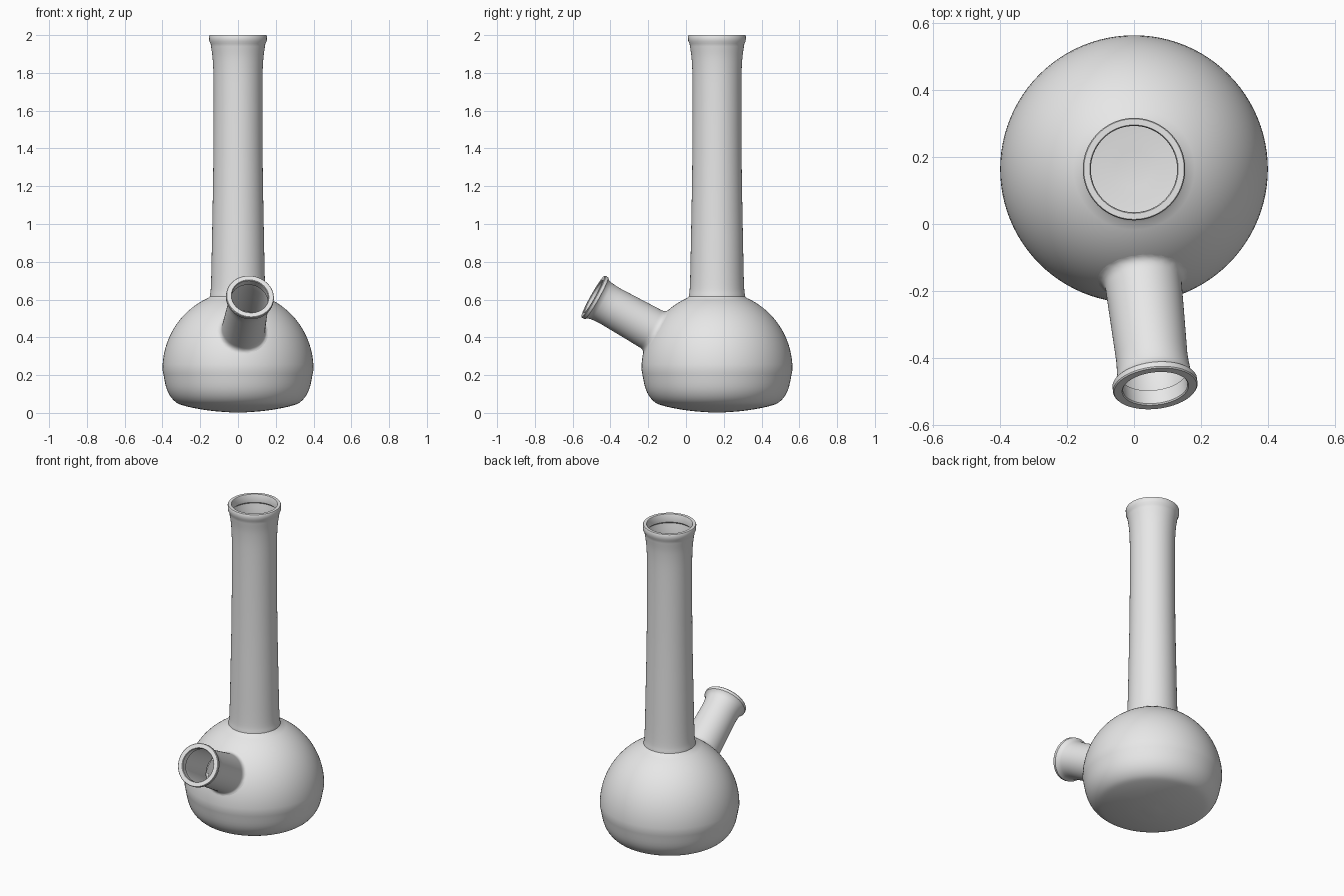
import bpy, bmesh, math
from mathutils import Vector

if "Cube" in bpy.data.objects:
    bpy.data.objects.remove(bpy.data.objects["Cube"])

SEG = 96
CENTRE = Vector((0, 0.164, 0))

grey = bpy.data.materials.new("light grey")
grey.diffuse_color = (0.8, 0.8, 0.8, 1)
grey.use_nodes = True
grey.node_tree.nodes["Principled BSDF"].inputs["Base Color"].default_value = grey.diffuse_color


def spline(pts, steps=6):
    """Catmull-Rom curve through 2D points."""
    p = [Vector(a) for a in pts]
    p = [2 * p[0] - p[1]] + p + [2 * p[-1] - p[-2]]
    out = []
    for i in range(1, len(p) - 2):
        a, b, c, d = p[i - 1:i + 3]
        for k in range(steps):
            t = k / steps
            out.append(0.5 * (2 * b + (c - a) * t + (2 * a - 5 * b + 4 * c - d) * t * t
                              + (3 * b - a - 3 * c + d) * t ** 3))
    return out + [p[-2]]


def skin(bm, rings):
    """Bridge successive closed rings of points with quads."""
    rows = [[bm.verts.new(p) for p in r] for r in rings]
    for a, b in zip(rows, rows[1:]):
        for i in range(SEG):
            j = (i + 1) % SEG
            bm.faces.new((a[i], a[j], b[j], b[i]))
    return rows


def finish(bm, name):
    me = bpy.data.meshes.new(name)
    bm.to_mesh(me)
    bm.free()
    ob = bpy.data.objects.new(name, me)
    bpy.context.collection.objects.link(ob)
    me.materials.append(grey)
    bpy.ops.object.select_all(action='DESELECT')
    ob.select_set(True)
    bpy.context.view_layer.objects.active = ob
    bpy.ops.object.shade_smooth_by_angle(angle=math.radians(35))
    return ob


ANG = [2 * math.pi * i / SEG for i in range(SEG)]

# profiles as (radius, height): round bowl, slim neck, collar rim
lower = spline([(0.03, 0.002), (0.15, 0.012), (0.27, 0.034), (0.333, 0.06),
                (0.376, 0.122), (0.4, 0.23)], 5)
top_angle = math.acos(0.158 / 0.4)
dome = [Vector((0.4 * math.cos(top_angle * k / 18), 0.23 + 0.378 * math.sin(top_angle * k / 18)
                / math.sin(top_angle))) for k in range(1, 19)]
neck = spline([(0.149, 0.617), (0.143, 0.68), (0.138, 0.9), (0.131, 1.3),
               (0.129, 1.7), (0.133, 1.86), (0.145, 1.955)], 6)
rim = [Vector(p) for p in [(0.152, 1.967), (0.153, 1.995), (0.15, 2.0), (0.132, 2.0),
                           (0.129, 1.995), (0.129, 1.95), (0.14, 1.94)]]
bowl = lower + dome

# spout axis, running inward from its mouth
mouth = Vector((0.064, -0.492, 0.617))
axis = Vector((-0.1, 0.87, -0.49)).normalized()
side = axis.cross(Vector((0, 0, 1))).normalized()
up = side.cross(axis)


def bowl_radius(z):
    for a, b in zip(bowl, bowl[1:]):
        if a.y <= z <= b.y:
            return a.x + (b.x - a.x) * (z - a.y) / (b.y - a.y)
    return 0


def spout_point(r, ang, s):
    return mouth + axis * s + (side * math.cos(ang) + up * math.sin(ang)) * r


def hit(r, ang):
    """Distance along the spout at which it meets the bowl."""
    s = 0.1
    while s < 0.8:
        q = spout_point(r, ang, s) - CENTRE
        if math.hypot(q.x, q.y) <= bowl_radius(q.z):
            return s
        s += 0.001
    return s


# bowl and neck in one turned shell, opened where the spout enters
bm = bmesh.new()
rows = skin(bm, [[CENTRE + Vector((p.x * math.cos(a), p.x * math.sin(a), p.y)) for a in ANG]
                 for p in bowl + neck + rim])
bm.faces.new(rows[0][::-1])


def in_spout(v):
    q = v.co - mouth
    return v.co.y < 0.1 and v.co.z < 0.6 and (q - axis * q.dot(axis)).length < 0.126


bmesh.ops.delete(bm, geom=[f for f in bm.faces if all(in_spout(v) for v in f.verts)],
                 context='FACES')
finish(bm, "bowl_and_neck")

# spout: collar, tapering tube and soft fillet lying on the bowl
collar = [(0.107, 0.055), (0.098, 0.05), (0.097, 0.004), (0.1, 0), (0.124, 0), (0.127, 0.004),
          (0.127, 0.02), (0.117, 0.03), (0.111, 0.05), (0.108, 0.08), (0.107, 0.11)]
rings = [[spout_point(r, a, s) for a in ANG] for r, s in collar]
for k in range(9):
    t = k / 8
    r = 0.114 + 0.02 * t * t
    rings.append([spout_point(r, a, hit(r, a) - 0.03 * (1 - t) ** 2 - 0.001) for a in ANG])
bm = bmesh.new()
skin(bm, rings)
bmesh.ops.recalc_face_normals(bm, faces=bm.faces)
# make the outer tube face outward
bm.faces.ensure_lookup_table()
f = bm.faces[SEG * 9]
q = f.calc_center_median() - mouth
if f.normal.dot(q - axis * q.dot(axis)) < 0:
    bmesh.ops.reverse_faces(bm, faces=bm.faces)
finish(bm, "spout")
